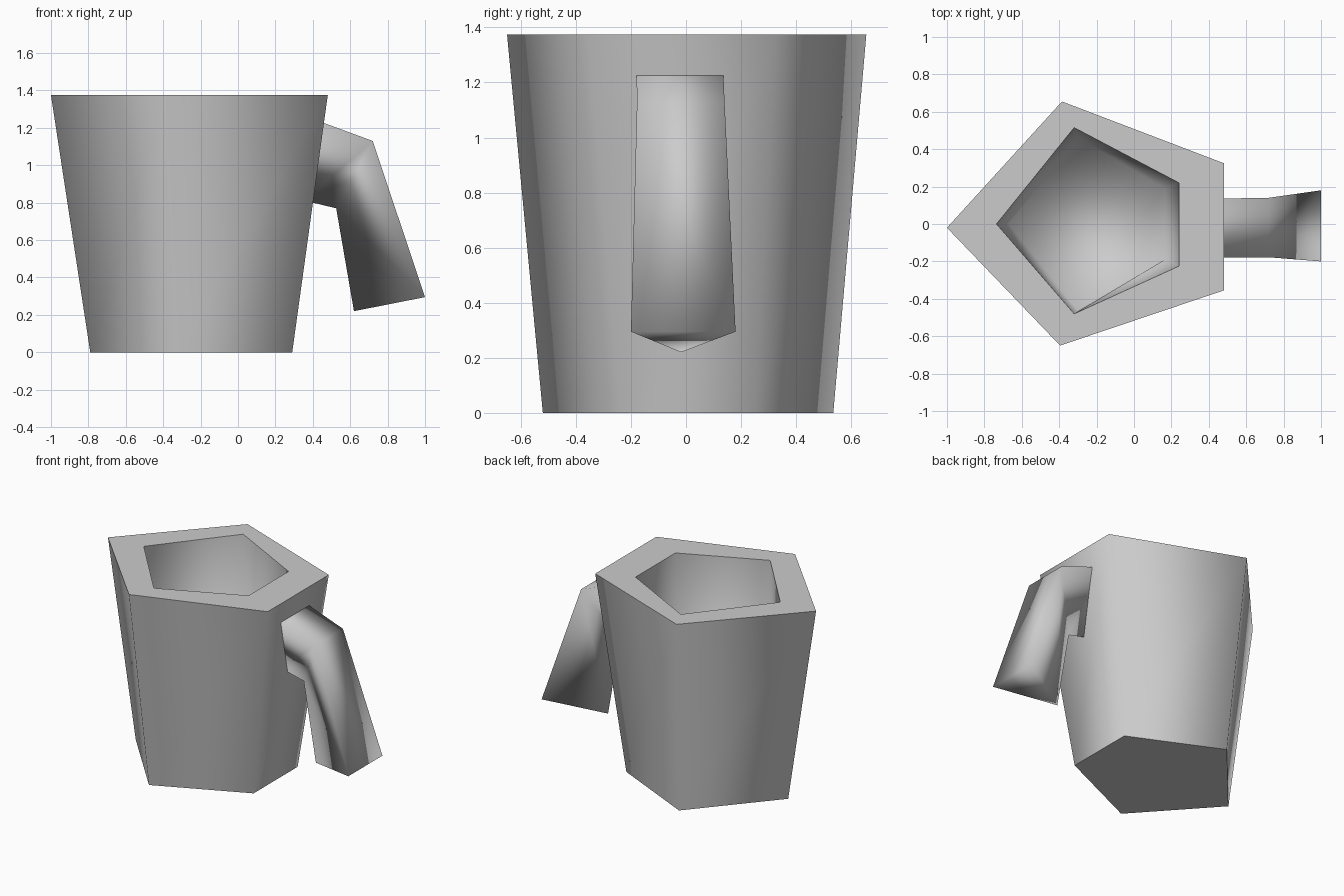
import bpy
import bmesh

cube = bpy.data.objects.get("Cube")
if cube:
    bpy.data.objects.remove(cube, do_unlink=True)

# Single clay colour
clay = bpy.data.materials.new("plain_grey")
clay.use_nodes = True
grey = (0.6, 0.6, 0.6, 1)
clay.diffuse_color = grey
clay.node_tree.nodes["Principled BSDF"].inputs["Base Color"].default_value = grey


def loft(name, rings, sharp_rings):
    """Skin a closed solid through rings of points; chosen rings keep a hard edge."""
    bm = bmesh.new()
    loops = [[bm.verts.new(p) for p in ring] for ring in rings]
    n = len(loops[0])
    for a, b in zip(loops, loops[1:]):
        for i in range(n):
            j = (i + 1) % n
            bm.faces.new((a[i], a[j], b[j], b[i]))
    bm.faces.new(loops[0][::-1])
    bm.faces.new(loops[-1])
    bmesh.ops.recalc_face_normals(bm, faces=bm.faces)
    for f in bm.faces:
        f.smooth = True
    for r in sharp_rings:
        for i in range(n):
            bm.edges.get((loops[r][i], loops[r][(i + 1) % n])).smooth = False
    mesh = bpy.data.meshes.new(name)
    bm.to_mesh(mesh)
    bm.free()
    mesh.materials.append(clay)
    obj = bpy.data.objects.new(name, mesh)
    bpy.context.collection.objects.link(obj)
    return obj


def at_height(points, z):
    return [(x, y, z) for x, y in points]


# Five-sided cup: base, outer lip, inner lip, floor of the well
base = [(-0.79, -0.01), (-0.33, -0.52), (0.29, -0.24), (0.29, 0.25), (-0.32, 0.535)]
lip = [(-1.0, -0.02), (-0.395, -0.65), (0.48, -0.355), (0.48, 0.325), (-0.385, 0.655)]
mouth = [(-0.735, 0.0), (-0.32, -0.48), (0.24, -0.225), (0.24, 0.22), (-0.32, 0.515)]
well = [(-0.67, 0.0), (-0.3, -0.46), (0.165, -0.19), (0.165, 0.19), (-0.3, 0.46)]
loft("cup", [at_height(base, 0), at_height(lip, 1.375),
             at_height(mouth, 1.375), at_height(well, 0.2)], (0, 1, 2))


# Bent handle of triangular section: flat outer face, ridge on the inside
def section(outer_x, outer_z, y_low, y_high, ridge_x, ridge_z):
    return [(outer_x, y_low, outer_z), (outer_x, y_high, outer_z),
            (ridge_x, -0.018, ridge_z)]


loft("handle", [section(0.4, 1.248, -0.18, 0.135, 0.35, 0.812),
                section(0.72, 1.13, -0.178, 0.14, 0.525, 0.77),
                section(1.0, 0.295, -0.2, 0.18, 0.62, 0.22)], (0,))
